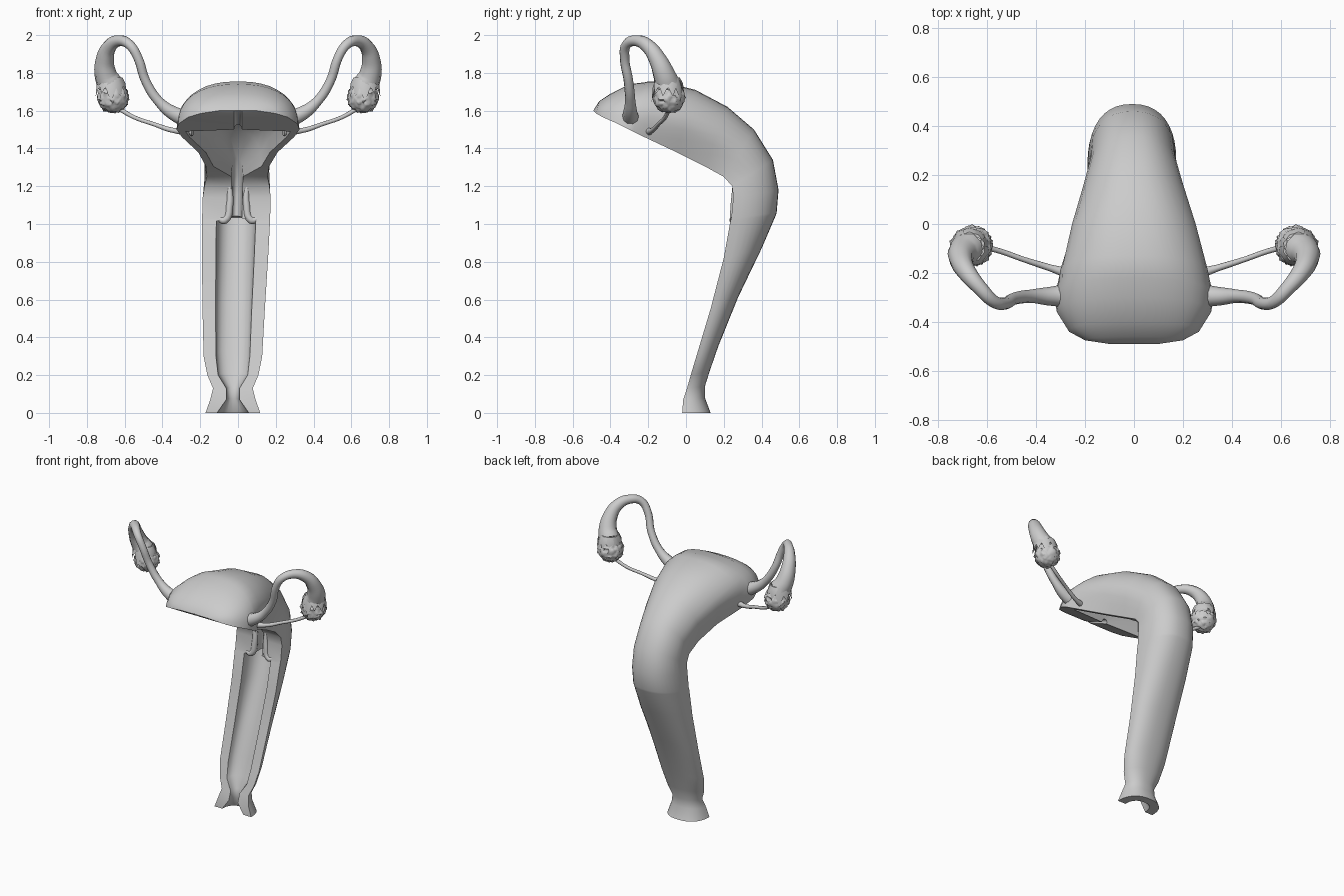
import bpy, bmesh, math
from mathutils import Vector, noise

if "Cube" in bpy.data.objects:
    bpy.data.objects.remove(bpy.data.objects["Cube"])

grey = bpy.data.materials.new("plain_grey")
grey.use_nodes = True
COLOR = (0.6, 0.6, 0.6, 1)
grey.diffuse_color = COLOR
grey.node_tree.nodes["Principled BSDF"].inputs["Base Color"].default_value = COLOR


def finish(obj, angle=40):
    obj.data.materials.append(grey)
    bpy.ops.object.select_all(action='DESELECT')
    obj.select_set(True)
    bpy.context.view_layer.objects.active = obj
    if obj.type == 'CURVE':
        bpy.ops.object.convert(target='MESH')
    bpy.ops.object.shade_smooth_by_angle(angle=math.radians(angle))


def mesh_object(name, bm, angle=40):
    bmesh.ops.recalc_face_normals(bm, faces=bm.faces)
    me = bpy.data.meshes.new(name)
    bm.to_mesh(me)
    bm.free()
    obj = bpy.data.objects.new(name, me)
    bpy.context.collection.objects.link(obj)
    finish(obj, angle)


def tube(name, points, side):
    """Round tube through (x, y, z, radius) points, mirrored by side."""
    cu = bpy.data.curves.new(name, 'CURVE')
    cu.dimensions = '3D'
    cu.bevel_depth = 1
    cu.bevel_resolution = 3
    cu.resolution_u = 5
    cu.use_fill_caps = True
    sp = cu.splines.new('BEZIER')
    sp.bezier_points.add(len(points) - 1)
    for bp, (x, y, z, r) in zip(sp.bezier_points, points):
        bp.co = (side * x, y, z)
        bp.radius = r
        bp.handle_left_type = bp.handle_right_type = 'AUTO'
    obj = bpy.data.objects.new(name, cu)
    bpy.context.collection.objects.link(obj)
    finish(obj)


# Cut-open body, from the top end to the foot: front y, z / back y, z / half width
STATIONS = [
    (-.49, 1.6, -.485, 1.61, .1),
    (-.475, 1.585, -.46, 1.65, .2),
    (-.44, 1.565, -.4, 1.69, .265),
    (-.36, 1.53, -.3, 1.74, .315),
    (-.3, 1.5, -.22, 1.75, .325),
    (-.28, 1.49, -.2, 1.755, .325),
    (-.22, 1.46, -.13, 1.755, .325),
    (-.05, 1.38, .05, 1.71, .285),
    (.1, 1.305, .22, 1.62, .23),
    (.2, 1.25, .36, 1.5, .19),
    (.245, 1.2, .46, 1.34, .18),
    (.25, 1.14, .49, 1.18, .18),
    (.24, 1.03, .48, 1.06, .18),
    (.235, 1.015, .475, 1.045, .18),
    (.2, .82, .4, .87, .175),
    (.13, .55, .275, .61, .165),
    (.055, .3, .17, .35, .155),
    (.025, .2, .125, .22, .135),
    (.005, .13, .1, .14, .105),
    (-.015, .07, .1, .08, .12),
    (-.02, 0, .13, 0, .145),
]
OUTER, INNER = 20, 10


def rim_tuck(z):
    """The rim is drawn in under the wide upper part."""
    return 1 - .35 * max(0, 1 - abs(z - 1.34) / .16)


def cavity(z, w):
    """Half width and depth share of the hollow at each height."""
    if z > 1.495:                  # solid end
        return .02, .1
    if z > 1.27:                   # upper hollow
        return w * rim_tuck(z) - .04, .6
    if z > 1.02:                   # narrow canal
        return .03, .4
    if 0 < z < .15:                # pinched opening
        return .035, .5
    return w * .58, .63            # long lower channel


def arc(front, back, cx, w, tuck, depth, n):
    for i in range(n + 1):
        a = math.pi * i / n
        c, s = math.cos(a), max(0, math.sin(a))
        x = cx + w * math.copysign(abs(c) ** .85, c) * (tuck + (1 - tuck) * min(1, 2 * s))
        p = front.lerp(back, depth * s ** .85)
        yield (x, p.y, p.z)


bm = bmesh.new()
rings = []
for fy, fz, by, bz, w in STATIONS:
    front, back = Vector((0, fy, fz)), Vector((0, by, bz))
    cx = -.027 * min(1, max(0, 1.4 - fz))
    inner_w, depth = cavity(fz, w)
    pts = list(arc(front, back, cx, w, rim_tuck(fz), 1, OUTER))
    pts += reversed(list(arc(front, back, cx, inner_w, 1, depth, INNER)))
    rings.append([bm.verts.new(p) for p in pts])
for a, b in zip(rings, rings[1:]):
    for i in range(len(a)):
        j = (i + 1) % len(a)
        bm.faces.new((a[i], a[j], b[j], b[i]))
bm.faces.new(rings[0])
bm.faces.new(rings[-1])
mesh_object("cut_open_body", bm)

OVARY = Vector((.66, -.09, 1.67))
for side, label in ((1, "left"), (-1, "right")):
    # Cervix lip with an outward hook at its lower end
    tube(label + "_cervix_lip", [
        (.045, .26, 1.2, .015), (.045, .255, 1.1, .02), (.07, .25, 1.02, .02),
        (.1, .25, 1.025, .015)], side)

    # Arched side tube widening to a funnel
    tube(label + "_arched_tube", [
        (.25, -.29, 1.555, .055), (.33, -.295, 1.58, .04), (.42, -.295, 1.65, .027),
        (.49, -.305, 1.76, .025), (.53, -.325, 1.88, .025), (.575, -.315, 1.95, .026),
        (.63, -.26, 1.97, .03), (.68, -.2, 1.94, .038), (.705, -.15, 1.87, .048),
        (.7, -.115, 1.79, .06), (.68, -.1, 1.745, .07)], side)

    # Thin ligament from ovary to body
    tube(label + "_ligament", [
        (.63, -.09, 1.61, .012), (.55, -.11, 1.565, .011), (.45, -.145, 1.53, .011),
        (.34, -.18, 1.495, .014), (.24, -.21, 1.49, .025)], side)

    # Lumpy ovary
    bm = bmesh.new()
    bmesh.ops.create_icosphere(bm, subdivisions=4, radius=1)
    for v in bm.verts:
        d = v.co.normalized()
        p = OVARY + d * (.082 + .014 * noise.noise(d * 5.5))
        v.co = (side * p.x, p.y, p.z)
    mesh_object(label + "_ovary", bm, 60)

    # Ragged fringe hanging from the funnel over the ovary
    bm = bmesh.new()
    count = 10
    for i in range(count):
        start, middle, end = (math.tau * (i + k) / count for k in (-.1, .5, 1.1))
        drop = (0, -.03, .015)[i % 3]

        def spot(angle, radius, z):
            return bm.verts.new((side * (.672 + radius * math.cos(angle)),
                                 -.096 + radius * math.sin(angle), z))

        def band(radius, z):
            return [spot(start, radius, z), spot(middle, radius * 1.06, z),
                    spot(end, radius, z), spot(middle, radius * .85, z)]
        top = band(.06, 1.775)
        mid = band(.076, 1.735 + drop / 2)
        tip = spot(middle, .086, 1.675 + drop)
        for k in range(4):
            n = (k + 1) % 4
            bm.faces.new((top[k], top[n], mid[n], mid[k]))
            bm.faces.new((mid[k], mid[n], tip))
        bm.faces.new(top)
    mesh_object(label + "_fringe", bm)
